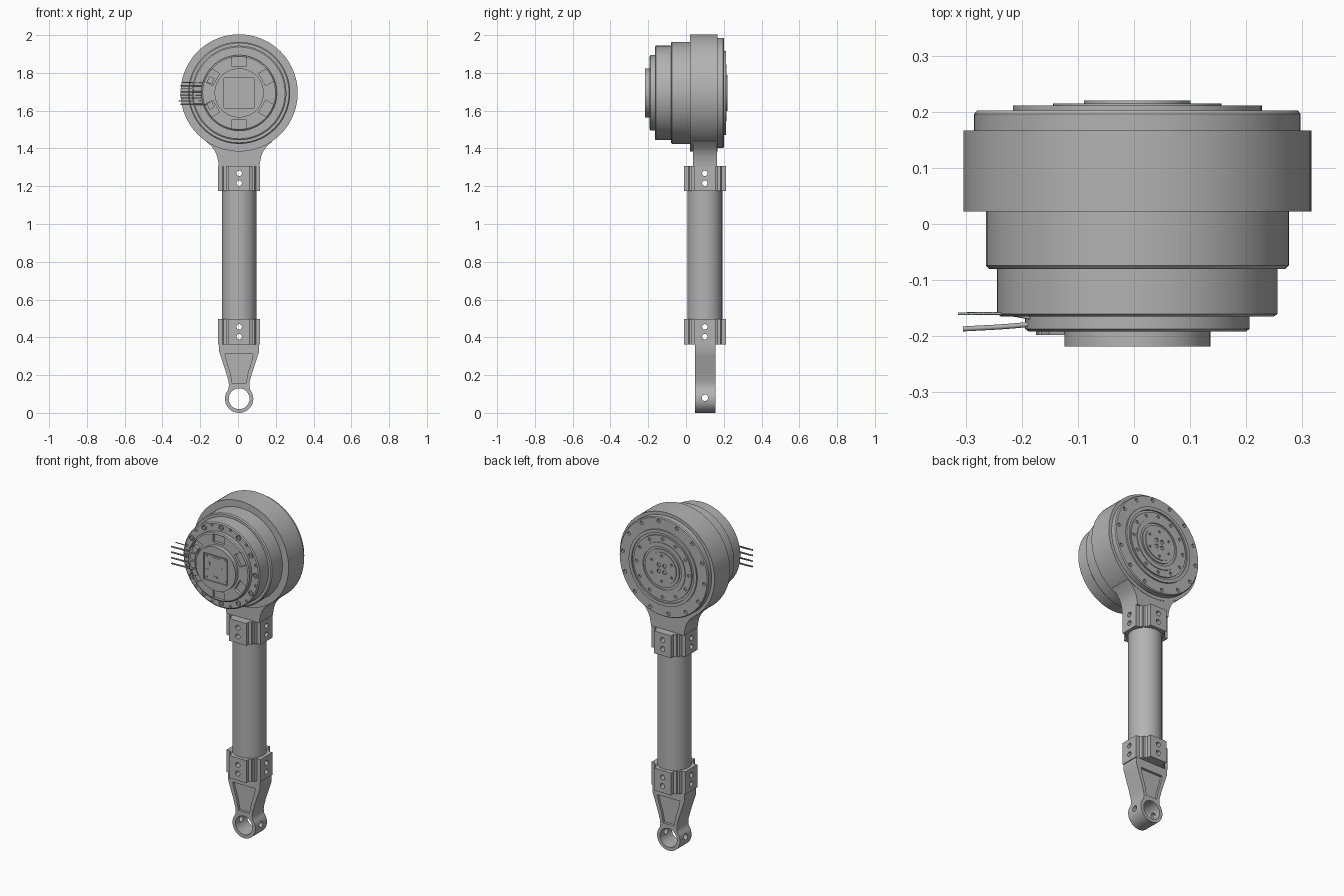
import bpy, bmesh, math
from mathutils import Matrix, Vector

if "Cube" in bpy.data.objects:
    bpy.data.objects.remove(bpy.data.objects["Cube"])

CX, CZ, AY = 0.006, 1.694, 0.1     # motor axis x / z, and arm axis y

metal = bpy.data.materials.new("grey_metal")
metal.use_nodes = True
GREY = (0.45, 0.45, 0.45, 1)
metal.diffuse_color = GREY
metal.node_tree.nodes["Principled BSDF"].inputs["Base Color"].default_value = GREY


def finish(name, bm):
    bmesh.ops.recalc_face_normals(bm, faces=bm.faces)
    me = bpy.data.meshes.new(name)
    bm.to_mesh(me)
    bm.free()
    me.materials.append(metal)
    ob = bpy.data.objects.new(name, me)
    bpy.context.collection.objects.link(ob)
    return ob


def select(ob):
    bpy.ops.object.select_all(action='DESELECT')
    ob.select_set(True)
    bpy.context.view_layer.objects.active = ob


def smooth(ob):
    select(ob)
    bpy.ops.object.shade_smooth_by_angle(angle=math.radians(30))


def cut(ob, bm):
    """Subtract the shapes in bm from ob."""
    tool = finish("cutter", bm)
    tool.hide_render = True
    mod = ob.modifiers.new("cut", 'BOOLEAN')
    mod.operation, mod.solver, mod.object = 'DIFFERENCE', 'EXACT', tool
    select(ob)
    bpy.ops.object.modifier_apply(modifier="cut")
    bpy.data.objects.remove(tool)


def add_cyl(bm, loc, r, depth, axis='Y', seg=20):
    rot = {'X': Matrix.Rotation(math.pi / 2, 4, 'Y'),
           'Y': Matrix.Rotation(math.pi / 2, 4, 'X'), 'Z': Matrix()}[axis]
    bmesh.ops.create_cone(bm, cap_ends=True, segments=seg, radius1=r, radius2=r,
                          depth=depth, matrix=Matrix.Translation(loc) @ rot)


def add_box(bm, loc, size, turn=Matrix()):
    bmesh.ops.create_cube(bm, size=1, matrix=Matrix.Translation(loc) @ turn @ Matrix.Diagonal((*size, 1)))


def add_prism(bm, pts, y0, y1):
    """Extrude an x-z outline from y0 to y1."""
    face = bm.faces.new([bm.verts.new((CX + x, y0, z)) for x, z in pts])
    out = bmesh.ops.extrude_face_region(bm, geom=[face])["geom"]
    bmesh.ops.translate(bm, vec=(0, y1 - y0, 0),
                        verts=[v for v in out if isinstance(v, bmesh.types.BMVert)])


def lathe(name, profile, seg=96):
    """Revolve (radius, y) points about the motor axis."""
    bm = bmesh.new()
    rings = []
    for r, y in profile:
        rings.append([bm.verts.new(polar(r, k * 360 / seg, y)) for k in range(seg)])
    for a, b in zip(rings, rings[1:]):
        for k in range(seg):
            n = (k + 1) % seg
            bm.faces.new((a[k], a[n], b[n], b[k]))
    bm.faces.new(rings[0])
    bm.faces.new(rings[-1])
    return finish(name, bm)


def polar(r, deg, y):
    a = math.radians(deg)
    return Vector((CX + r * math.cos(a), y, CZ + r * math.sin(a)))


def bolt_circle(bm, count, radius, r, y, depth, start=0):
    for k in range(count):
        add_cyl(bm, polar(radius, start + k * 360 / count, y), r, depth, seg=14)


def mirrored(half):
    return half + [(-x, z) for x, z in reversed(half)]


# Motor housing: stepped body of revolution
housing = lathe("motor_housing", [
    (0.13, -0.218), (0.13, -0.192), (0.193, -0.192), (0.2, -0.187), (0.2, -0.165),
    (0.243, -0.165), (0.25, -0.16), (0.25, -0.08), (0.264, -0.08), (0.27, -0.074),
    (0.27, 0.022), (0.31, 0.022), (0.31, 0.167), (0.291, 0.167), (0.291, 0.196),
    (0.286, 0.202), (0.222, 0.202), (0.222, 0.211), (0.203, 0.211), (0.203, 0.203),
    (0.19, 0.203), (0.19, 0.211), (0.15, 0.211), (0.15, 0.215), (0.125, 0.215),
    (0.125, 0.209), (0.112, 0.209), (0.112, 0.215), (0.095, 0.215), (0.095, 0.22)])

# Bolt holes, board recess and windows
bm = bmesh.new()
bolt_circle(bm, 12, 0.224, 0.015, -0.165, 0.014)
bolt_circle(bm, 12, 0.234, 0.008, -0.165, 0.014, 15)
bolt_circle(bm, 14, 0.268, 0.011, 0.202, 0.024, 6)
bolt_circle(bm, 12, 0.171, 0.009, 0.211, 0.016)
bolt_circle(bm, 6, 0.075, 0.007, 0.22, 0.016, 30)
bolt_circle(bm, 4, 0.026, 0.012, 0.22, 0.016, 45)
add_box(bm, (CX, -0.218, CZ), (0.158, 0.016, 0.158))
for k in range(6):
    turn = Matrix.Rotation(math.radians(-30 - 60 * k), 4, 'Y')
    add_box(bm, polar(0.166, 30 + 60 * k, -0.19), (0.05, 0.03, 0.074), turn)
cut(housing, bm)
smooth(housing)

# Bolt heads inside the front holes
bm = bmesh.new()
bolt_circle(bm, 12, 0.224, 0.009, -0.161, 0.006)
smooth(finish("front_bolt_heads", bm))

# Control board with chips and corner screws
bm = bmesh.new()
add_box(bm, (CX, -0.212, CZ), (0.146, 0.006, 0.146))
for x, z, w, h in ((0, 0.052, 0.055, 0.025), (-0.055, -0.03, 0.02, 0.03),
                   (-0.045, 0.02, 0.012, 0.02), (0, -0.05, 0.02, 0.01), (0.045, 0.0, 0.012, 0.02)):
    add_box(bm, (CX + x, -0.2145, CZ + z), (w, 0.007, h))
for x in (-0.062, 0.062):
    for z in (-0.062, 0.062):
        add_cyl(bm, (CX + x, -0.215, CZ + z), 0.007, 0.006, seg=12)
finish("control_board", bm)

# Cable connectors on the right of the motor
bm = bmesh.new()
for deg in (156, 172, 188, 204):
    turn = Matrix.Rotation(math.radians(-deg), 4, 'Y')
    add_box(bm, polar(0.165, deg, -0.188), (0.03, 0.02, 0.036), turn)
add_box(bm, (CX - 0.105, -0.197, CZ), (0.02, 0.012, 0.03))
finish("cable_connectors", bm)


# Cables
def cable(name, points, r):
    cu = bpy.data.curves.new(name, 'CURVE')
    cu.dimensions, cu.bevel_depth, cu.bevel_resolution = '3D', r, 1
    cu.use_fill_caps = True
    cu.resolution_u = 6
    sp = cu.splines.new('BEZIER')
    sp.bezier_points.add(len(points) - 1)
    for p, co in zip(sp.bezier_points, points):
        p.co = co
        p.handle_left_type = p.handle_right_type = 'AUTO'
    cu.materials.append(metal)
    ob = bpy.data.objects.new(name, cu)
    bpy.context.collection.objects.link(ob)
    select(ob)
    bpy.ops.object.convert(target='MESH')


for k in range(8):
    z = CZ - 0.06 + k * 0.0165
    if k % 2:
        cable("thin_cable", [(-0.17, -0.17, z), (-0.24, -0.16, z), (-0.317 + 0.003 * k, -0.16, z)], 0.0025)
    else:
        cable("thick_cable", [(-0.16, -0.176, z), (-0.22, -0.182, z), (-0.305, -0.187, z)], 0.0045)

# Neck flaring from the arm into the housing
bm = bmesh.new()
add_prism(bm, mirrored([(0.108, 1.305), (0.11, 1.325), (0.117, 1.36), (0.128, 1.385), (0.145, 1.41),
                        (0.175, 1.437), (0.175, 1.5)]), 0.037, 0.165)
smooth(finish("neck", bm))

# Tube with cross-drilled holes at both clamps
CLAMPS = ((0.363, 0.496), (1.176, 1.308))


def drill(ob, axis):
    bm = bmesh.new()
    for lo, hi in CLAMPS:
        for s in (-0.026, 0.026):
            add_cyl(bm, (CX, AY, (lo + hi) / 2 + s), 0.0145, 0.5, axis)
    cut(ob, bm)


bm = bmesh.new()
add_cyl(bm, (CX, AY, 0.8355), 0.092, 0.945, 'Z', 64)
tube = finish("arm_tube", bm)
for axis in 'XY':
    drill(tube, axis)
smooth(tube)

# Clamp plates: four around each tube end, stepped at the edges
for side, axis in enumerate('YXYX'):
    bm = bmesh.new()
    turn = Matrix.Rotation(side * math.pi / 2, 4, 'Z')
    for lo, hi in CLAMPS:
        bm2 = bmesh.new()
        outline = [(-0.07, -0.07), (0.07, -0.07), (0.07, -0.082), (0.056, -0.088),
                   (0.056, -0.111), (-0.056, -0.111), (-0.056, -0.088), (-0.07, -0.082)]
        vs = [bm.verts.new(Vector((CX, AY, lo)) + turn @ Vector((x, y, 0))) for x, y in outline]
        out = bmesh.ops.extrude_face_region(bm, geom=[bm.faces.new(vs)])["geom"]
        bmesh.ops.translate(bm, vec=(0, 0, hi - lo),
                            verts=[v for v in out if isinstance(v, bmesh.types.BMVert)])
        bm2.free()
    plates = finish("clamp_plates", bm)
    drill(plates, axis)
    smooth(plates)

# Foot: tapered fork with an eye at the bottom
EYE, R = 0.075, 0.075
half = [(0.106, 0.365), (0.106, 0.325), (0.098, 0.3), (0.068, 0.21), (0.056, 0.165), (0.054, 0.145)]
half += [(R * math.cos(math.radians(a)), EYE + R * math.sin(math.radians(a))) for a in range(40, -90, -8)]
bm = bmesh.new()
add_prism(bm, mirrored(half), 0.047, 0.155)
foot = finish("foot", bm)
bm = bmesh.new()
add_cyl(bm, (CX, AY, EYE), 0.055, 0.4, 'Y', 48)
pocket = mirrored([(0.074, 0.312), (0.066, 0.275), (0.046, 0.21), (0.036, 0.155)])
add_prism(bm, pocket, 0.03, 0.062)
add_prism(bm, pocket, 0.14, 0.17)
cut(foot, bm)
bm = bmesh.new()
add_cyl(bm, (CX, AY, EYE + 0.005), 0.017, 0.4, 'X')
cut(foot, bm)
smooth(foot)
